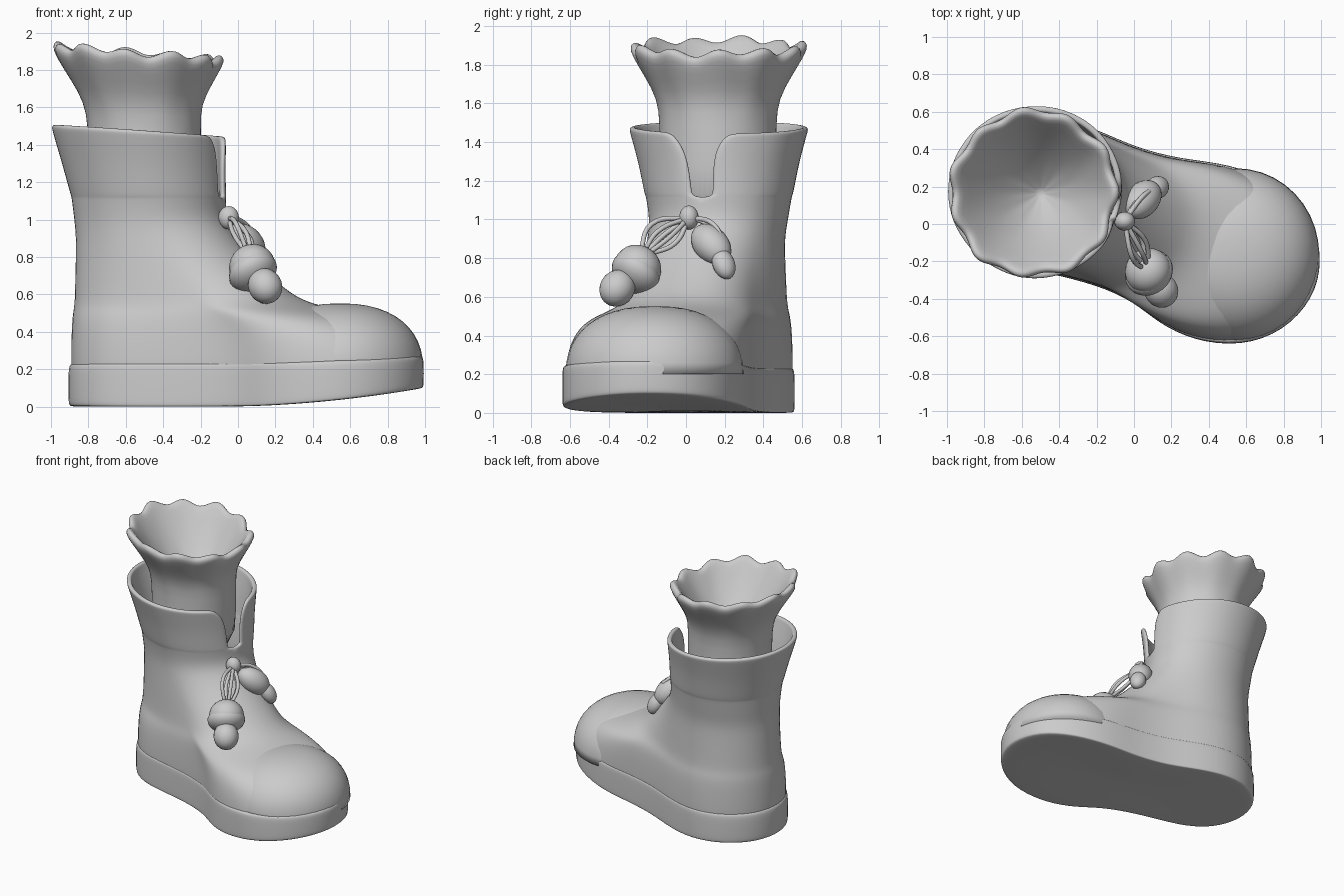
import bpy, bmesh, math
from mathutils import Vector

cube = bpy.data.objects.get("Cube")
if cube:
    bpy.data.objects.remove(cube, do_unlink=True)

grey = bpy.data.materials.new("plain_grey")
grey.use_nodes = True
colour = (0.6, 0.6, 0.6, 1)
grey.diffuse_color = colour
grey.node_tree.nodes["Principled BSDF"].inputs["Base Color"].default_value = colour


def finish(obj, subdivisions=0, thickness=0):
    """Give an object its material, modifiers and smooth shading."""
    obj.data.materials.append(grey)
    if thickness:
        mod = obj.modifiers.new("wall", 'SOLIDIFY')
        mod.thickness, mod.offset = thickness, -1
    if subdivisions:
        mod = obj.modifiers.new("smooth", 'SUBSURF')
        mod.levels = mod.render_levels = subdivisions
    if obj.type == 'MESH':
        for face in obj.data.polygons:
            face.use_smooth = True
    return obj


def loft(name, rings, closed=True, caps=False, **options):
    """Skin a stack of rings that run counterclockwise."""
    bm = bmesh.new()
    rows = [[bm.verts.new(p) for p in ring] for ring in rings]
    n = len(rows[0])
    for low, high in zip(rows, rows[1:]):
        for i in range(n if closed else n - 1):
            j = (i + 1) % n
            bm.faces.new((low[i], low[j], high[j], high[i]))
    if caps:
        bm.faces.new(rows[0][::-1])
        bm.faces.new(rows[-1])
    bmesh.ops.remove_doubles(bm, verts=bm.verts, dist=0.0005)
    mesh = bpy.data.meshes.new(name)
    bm.to_mesh(mesh)
    bm.free()
    obj = bpy.data.objects.new(name, mesh)
    bpy.context.collection.objects.link(obj)
    return finish(obj, **options)


def ball(name, centre, radii, direction=(0, 0, 1)):
    """Ellipsoid whose local z axis follows a direction."""
    bpy.ops.mesh.primitive_uv_sphere_add(segments=24, ring_count=14, location=centre)
    obj = bpy.context.object
    obj.name = name
    obj.scale = radii
    obj.rotation_euler = Vector(direction).to_track_quat('Z', 'Y').to_euler()
    return finish(obj)


def cord(name, points, radius=0.013):
    curve = bpy.data.curves.new(name, 'CURVE')
    curve.dimensions = '3D'
    curve.bevel_depth, curve.bevel_resolution, curve.resolution_u = radius, 2, 6
    spline = curve.splines.new('BEZIER')
    spline.bezier_points.add(len(points) - 1)
    for bp, p in zip(spline.bezier_points, points):
        bp.co = p
        bp.handle_left_type = bp.handle_right_type = 'AUTO'
    obj = bpy.data.objects.new(name, curve)
    bpy.context.collection.objects.link(obj)
    return finish(obj)


# Footprint, from the toe tip round by the heel
foot = [(1.01, -.2), (.96, .04), (.77, .225), (.5, .325), (.26, .345), (0, .41), (-.2, .51),
        (-.46, .585), (-.71, .52), (-.88, .35), (-.925, .13), (-.86, -.08), (-.69, -.21),
        (-.45, -.265), (-.2, -.325), (0, -.415), (.13, -.53), (.32, -.625), (.57, -.655),
        (.8, -.575), (.96, -.4)]


def footprint(scale):
    mid = Vector((0.05, -0.03))
    return [mid + (Vector(p) - mid) * scale for p in foot]


# Sole with a toe that lifts off the ground
def sole_ring(scale, height):
    ring = []
    for p in footprint(scale):
        lift = 0.1 * max(0, (p.x + 0.1) / 1.1) ** 2
        ring.append((p.x, p.y, height + lift * (1 - height / 0.4)))
    return ring


loft("sole", [sole_ring(s, h) for s, h in
              ((.6, 0), (.97, 0), (.995, .003), (1, .03), (1, .18), (.995, .22), (.975, .24), (.6, .24))],
     caps=True, subdivisions=2)

# Boot upper: the footprint blends into the flared shaft, which is split in front
FRONT = -0.25
ankle = Vector((-.465, .165))
count = len(foot)


def shaft_angle(i):
    even = i / count * math.tau
    if i in (0, count):
        return even
    p = Vector(foot[i]) - ankle
    return (even + (math.atan2(p.y, p.x) - FRONT) % math.tau) / 2


def upper_ring(z, blend, centre, rx, ry, gap):
    ring = []
    base = footprint(0.985)
    for i in range(count + 1):
        a = FRONT + gap + shaft_angle(i) * (1 - gap / math.pi)
        p = Vector((centre[0] + rx * math.cos(a), centre[1] + ry * math.sin(a)))
        p = base[i % count].lerp(p, blend)
        tilt = -0.03 * math.cos(a) * max(0, (z - 1.2) / 0.27)
        ring.append((p.x, p.y, z + tilt))
    return ring


low_shaft = [(.15, 0), (.3, .03), (.4, .1), (.47, .22), (.51, .38), (.54, .52), (.58, .63),
             (.65, .72), (.78, .85), (.9, .95)]
rings = [upper_ring(z, b, ankle, .41, .355, 0) for z, b in low_shaft]
for z, cx, rx, ry, gap in ((1, -.475, .41, .365, 0), (1.115, -.48, .42, .385, 0),
                           (1.12, -.48, .42, .387, .14), (1.15, -.485, .424, .395, .15),
                           (1.28, -.505, .442, .42, .16), (1.38, -.52, .46, .447, .2),
                           (1.45, -.53, .472, .466, .29), (1.475, -.532, .474, .471, .38)):
    rings.append(upper_ring(z, 1, (cx, .175), rx, ry, gap))
loft("boot_upper", rings, closed=False, subdivisions=2, thickness=0.035)


# Rounded toe cap: a boxy dome sitting on the sole
def dome_ring(t):
    r, h = math.cos(t) ** 0.87, math.sin(t) ** 0.87
    return [(.545 + .445 * r * math.cos(a), -.162 + .46 * r * math.sin(a), .2 + .352 * h)
            for a in (k / 40 * math.tau for k in range(40))]


loft("toe_cap", [dome_ring(k / 12 * math.pi / 2 * 0.98) for k in range(13)], caps=True)

# Sock with a flared, wavy frill and a funnel inside
WAVES = 11


def sock_ring(r, z, wave):
    ring = []
    flare = max(0, (z - 1.5) / 0.4)
    for i in range(WAVES * 6):
        a = i / (WAVES * 6) * math.tau
        ripple = wave * (math.cos(WAVES * a) + 0.35 * math.sin(5 * a))
        rr = r + 0.016 * ripple
        ring.append((-.5 - .04 * flare + rr * math.cos(a), .165 + rr * math.sin(a),
                     z + 0.02 * ripple - 0.035 * flare * math.cos(a)))
    return ring


loft("frilled_sock", [sock_ring(*row) for row in
                      ((.3, .95, 0), (.3, 1.3, 0), (.302, 1.5, 0), (.312, 1.62, .1), (.38, 1.74, .5),
                       (.442, 1.84, 1), (.45, 1.875, 1), (.435, 1.9, 1), (.405, 1.895, 1),
                       (.37, 1.84, .9), (.24, 1.66, .5), (.12, 1.53, .2), (.01, 1.45, 0))],
     caps=True, subdivisions=1)

# Lace knot
knot = Vector((-.05, .015, 1.01))
ball("lace_knot", knot, (.055, .05, .062))

# Large bobble hanging on one side
ball("large_bobble", (.075, -.25, .75), (.125, .125, .115), (.4, -.5, -.7))
ball("large_bobble_collar", (.08, -.26, .72), (.135, .135, .09), (.4, -.5, -.7))
ball("large_bobble_tip", (.145, -.355, .645), (.09, .09, .1), (.4, -.5, -.7))

# Small bobble on the other side
ball("small_bobble", (.045, .13, .87), (.09, .09, .13), (.5, .55, -.6))
ball("small_bobble_tip", (.125, .195, .77), (.06, .055, .085), (.3, .25, -.7))

# Cord loops from the knot to the bobbles
end = Vector((.06, -.21, .82))
for k, (dx, dy, dz) in enumerate(((-.02, -.07, .07), (.03, -.04, .03), (.05, .02, 0), (.02, .05, -.03), (-.03, -.01, .01))):
    middle = knot.lerp(end, 0.55) + Vector((dx, dy, dz))
    cord(f"large_bobble_cord_{k + 1}", [knot, middle, end + Vector((dx, dy, 0)) * 0.4])
for k, bow in enumerate((0.0, 0.035)):
    cord(f"small_bobble_cord_{k + 1}",
         [knot, (bow, .1 + bow, .98), (.07 + bow, .19, .87), (.11, .19, .8)])
